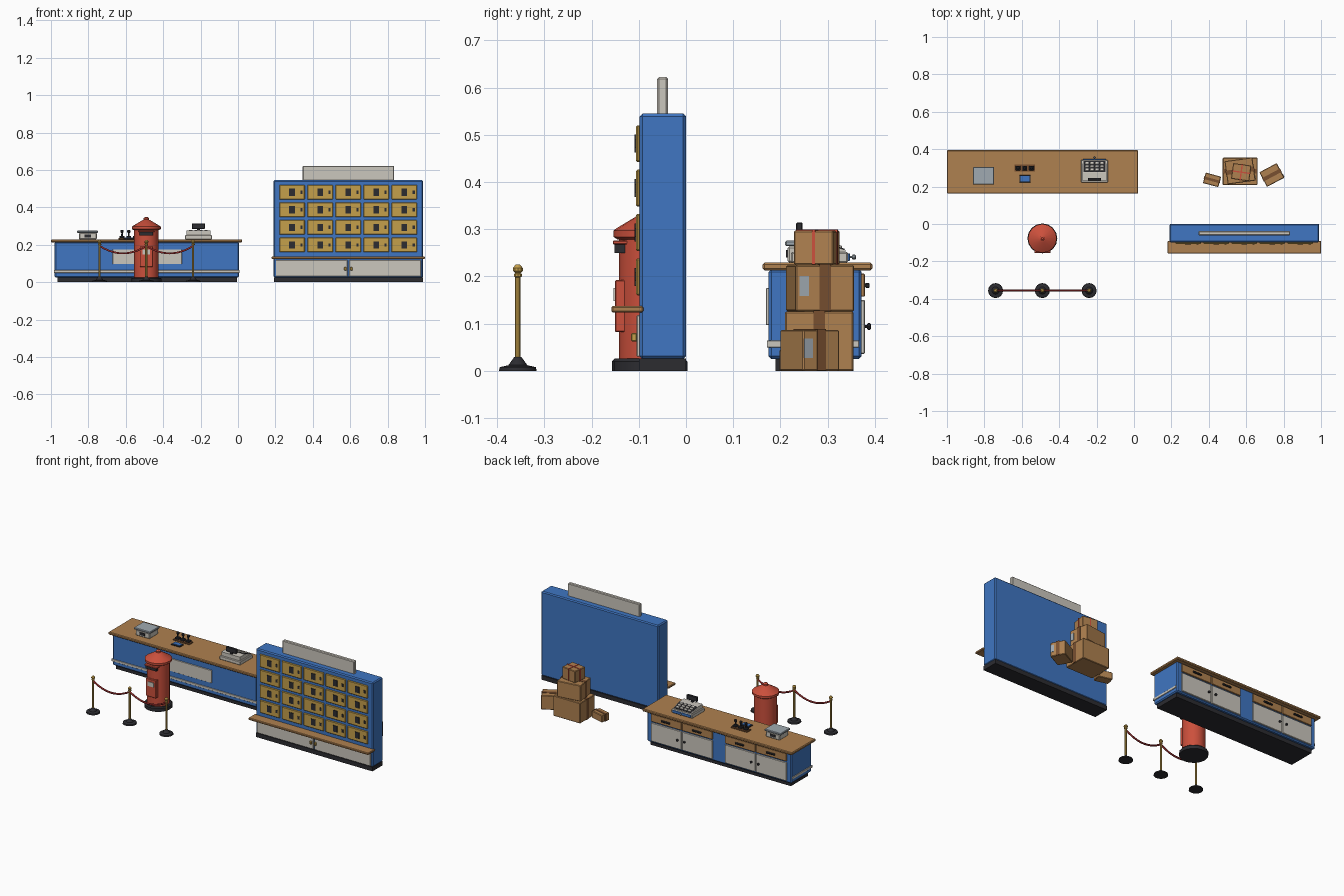
import bpy, bmesh, math
from mathutils import Matrix, Vector

if "Cube" in bpy.data.objects:
    bpy.data.objects.remove(bpy.data.objects["Cube"], do_unlink=True)


def material(name, rgb):
    m = bpy.data.materials.new(name)
    m.use_nodes = True
    m.diffuse_color = (*rgb, 1)
    m.node_tree.nodes["Principled BSDF"].inputs["Base Color"].default_value = (*rgb, 1)
    return m


BLUE = material("blue paint", (0.05, 0.18, 0.54))
WOOD = material("wood and cardboard", (0.43, 0.22, 0.08))
CREAM = material("cream panel", (0.60, 0.57, 0.51))
BRASS = material("brass", (0.56, 0.35, 0.07))
DARK = material("dark trim", (0.025, 0.025, 0.03))
RED = material("red paint", (0.60, 0.08, 0.045))
ROPE = material("rope red", (0.30, 0.025, 0.025))
TAPE = material("brown tape", (0.19, 0.08, 0.03))
STEEL = material("steel", (0.35, 0.40, 0.44))


def finish(name, bm, mat, smooth=False):
    bmesh.ops.recalc_face_normals(bm, faces=bm.faces)
    me = bpy.data.meshes.new(name)
    bm.to_mesh(me)
    bm.free()
    me.materials.append(mat)
    ob = bpy.data.objects.new(name, me)
    bpy.context.collection.objects.link(ob)
    if smooth:
        bpy.ops.object.select_all(action="DESELECT")
        ob.select_set(True)
        bpy.context.view_layer.objects.active = ob
        bpy.ops.object.shade_smooth_by_angle(angle=math.radians(32))
    return ob


def box(name, x, y, z, mat, bevel=0.0, frame=Matrix()):
    """Box given by its (low, high) range on each axis, inside a frame."""
    bm = bmesh.new()
    bmesh.ops.create_cube(bm, size=1)
    for v in bm.verts:
        v.co = Vector([(lo + hi) / 2 + c * (hi - lo) for c, (lo, hi) in zip(v.co, (x, y, z))])
    if bevel:
        bmesh.ops.bevel(bm, geom=bm.edges[:], offset=bevel, segments=1, affect="EDGES")
    bm.transform(frame)
    return finish(name, bm, mat)


def around(c, size):
    return (c - size / 2, c + size / 2)


def lathe(name, profile, mat, frame, sides=16):
    """Turned part from (radius, height) points."""
    bm = bmesh.new()
    rings = []
    for r, h in profile:
        rings.append([bm.verts.new((r * math.cos(a), r * math.sin(a), h))
                      for a in (math.tau * i / sides for i in range(sides))])
    for a, b in zip(rings, rings[1:]):
        for i in range(sides):
            j = (i + 1) % sides
            bm.faces.new((a[i], a[j], b[j], b[i]))
    bm.faces.new(rings[0])
    bm.faces.new(rings[-1])
    bm.transform(frame)
    return finish(name, bm, mat, True)


def at(x, y, z, turn=0):
    return Matrix.Translation((x, y, z)) @ Matrix.Rotation(math.radians(turn), 4, "Z")


def knob(name, x, y, z, out, mat, r=0.007):
    lathe(name, [(r * 0.5, 0), (r * 0.5, 0.006), (r, 0.008), (r, 0.013), (r * 0.6, 0.015)], mat,
          at(x, y, z) @ Matrix.Rotation(math.radians(-90 * out), 4, "X"), 8)


# Service counter
box("counter_plinth", (-0.965, -0.005), (0.19, 0.355), (0, 0.026), DARK)
box("counter_body", (-0.98, 0.005), (0.175, 0.372), (0.025, 0.215), BLUE, 0.006)
box("counter_top", (-1.0, 0.022), (0.162, 0.395), (0.213, 0.229), WOOD, 0.004)
box("counter_stripe", (-0.984, 0.009), (0.171, 0.366), (0.05, 0.064), CREAM, 0.001)
box("counter_sign", (-0.67, -0.30), (0.169, 0.177), (0.097, 0.175), CREAM, 0.001)
for pair in (-0.74, -0.235):
    for s in (-1, 1):
        cx = pair + s * 0.106
        box("counter_door", around(cx, 0.206), (0.37, 0.379), (0.036, 0.15), CREAM, 0.002)
        box("counter_drawer", around(cx, 0.206), (0.37, 0.379), (0.157, 0.206), WOOD, 0.002)
        box("drawer_handle", around(cx, 0.06), (0.379, 0.389), (0.176, 0.186), DARK, 0.002)
        knob("door_knob", pair + s * 0.024, 0.377, 0.094, 1, DARK)

# Parcel scale
box("scale_body", (-0.85, -0.755), (0.215, 0.30), (0.229, 0.264), CREAM, 0.004)
box("scale_platform", (-0.86, -0.748), (0.21, 0.305), (0.264, 0.276), STEEL, 0.003)
box("scale_display", around(-0.803, 0.035), (0.212, 0.217), (0.24, 0.256), DARK)
box("scale_rear_display", around(-0.803, 0.035), (0.298, 0.303), (0.24, 0.256), DARK)

# Ink pad and stamps
box("ink_pad_case", (-0.613, -0.553), (0.223, 0.261), (0.229, 0.235), DARK, 0.001)
box("ink_pad", (-0.608, -0.558), (0.228, 0.256), (0.235, 0.238), BLUE)
box("stamp_rack", (-0.64, -0.528), (0.28, 0.318), (0.229, 0.236), TAPE, 0.001)
for i in range(3):
    sx = -0.62 + i * 0.036
    box("stamp_block", around(sx, 0.026), around(0.299, 0.024), (0.236, 0.247), DARK, 0.002)
    lathe("stamp_handle", [(0.005, 0), (0.004, 0.016), (0.009, 0.022), (0.009, 0.03), (0.004, 0.034)],
          DARK, at(sx, 0.299, 0.246), 10)

# Cash register facing the clerk
box("register_base", (-0.283, -0.14), (0.222, 0.343), (0.229, 0.252), CREAM, 0.003)
bm = bmesh.new()
section = [(0.23, 0.25), (0.338, 0.25), (0.338, 0.256), (0.275, 0.275), (0.23, 0.275)]
cap = bm.faces.new([bm.verts.new((-0.275, y, z)) for y, z in section])
side = bmesh.ops.extrude_face_region(bm, geom=[cap])["geom"]
bmesh.ops.translate(bm, verts=[v for v in side if isinstance(v, bmesh.types.BMVert)], vec=(0.127, 0, 0))
finish("register_body", bm, CREAM)
box("register_drawer", around(-0.2115, 0.125), (0.34, 0.347), (0.233, 0.249), BLUE, 0.001)
knob("register_drawer_knob", -0.2115, 0.345, 0.241, 1, STEEL, 0.005)
deck = at(-0.2115, 0.3065, 0.2655) @ Matrix.Rotation(math.atan2(-0.019, 0.063), 4, "X")
box("key_panel", around(0, 0.118), around(0, 0.06), (-0.002, 0.002), DARK, 0, deck)
for col in range(4):
    for row in range(3):
        box("register_key", around((col - 1.5) * 0.027, 0.019), around((row - 1) * 0.018, 0.012),
            (0.001, 0.006), CREAM, 0.001, deck)
box("display_post", around(-0.2115, 0.014), around(0.24, 0.01), (0.27, 0.29), DARK)
box("display_head", around(-0.2115, 0.07), around(0.24, 0.014), (0.285, 0.314), DARK, 0.002)

# Locker wall
box("wall_plinth", (0.192, 0.988), (-0.1, 0), (0, 0.026), DARK)
box("wall_body", (0.19, 0.99), (-0.098, 0), (0.025, 0.545), BLUE, 0.006)
box("wall_ledge", (0.18, 1.0), (-0.158, -0.09), (0.124, 0.137), WOOD, 0.003)
box("wall_sign", (0.345, 0.835), (-0.061, -0.038), (0.54, 0.622), CREAM, 0.004)
for s in (-1, 1):
    box("wall_cabinet_door", around(0.59 + s * 0.196, 0.384), (-0.105, -0.096), (0.03, 0.118), CREAM, 0.002)
    box("wall_cabinet_handle", around(0.59 + s * 0.016, 0.012), (-0.116, -0.104), (0.062, 0.08), BRASS, 0.002)
for col in range(5):
    for row in range(4):
        cx, cz = 0.289 + col * 0.15, 0.199 + row * 0.094
        box("locker_door", around(cx, 0.136), (-0.106, -0.096), around(cz, 0.078), BRASS, 0.003)
        box("locker_marker", around(cx, 0.03), (-0.109, -0.105), around(cz, 0.038), DARK)
        box("locker_keyhole", around(cx + 0.05, 0.012), (-0.109, -0.105), around(cz, 0.018), DARK)

# Pillar post box
post = at(-0.49, -0.077, 0)
lathe("pillar_base", [(0.08, 0), (0.08, 0.02), (0.074, 0.026)], DARK, post)
lathe("pillar_body", [(0.065, 0.024), (0.065, 0.285)], RED, post)
lathe("pillar_cap", [(0.068, 0.278), (0.077, 0.284), (0.077, 0.297), (0.07, 0.302), (0.02, 0.332),
                     (0.014, 0.334), (0.014, 0.342), (0.006, 0.349)], RED, post)
box("pillar_door", around(0, 0.07), (-0.073, -0.05), (0.082, 0.192), RED, 0.002, post)
box("pillar_notice", around(0, 0.04), (-0.077, -0.072), (0.148, 0.175), CREAM, 0, post)
box("pillar_hood", around(0, 0.086), (-0.078, -0.04), (0.268, 0.276), RED, 0.002, post)
box("pillar_slot", around(0, 0.072), (-0.074, -0.04), (0.25, 0.268), DARK, 0, post)

# Queue posts and sagging ropes
posts = [-0.74, -0.49, -0.24]
for px in posts:
    spot = at(px, -0.356, 0)
    lathe("queue_base", [(0.04, 0), (0.038, 0.008), (0.02, 0.012), (0.008, 0.029)], DARK, spot)
    lathe("queue_pole", [(0.006, 0.025), (0.006, 0.198), (0.009, 0.2), (0.009, 0.205), (0.006, 0.207),
                         (0.011, 0.212), (0.011, 0.218), (0.005, 0.225)], BRASS, spot, 10)
for a, b in zip(posts, posts[1:]):
    curve = bpy.data.curves.new("queue_rope", "CURVE")
    curve.dimensions = "3D"
    curve.bevel_depth = 0.0055
    curve.bevel_resolution = 1
    curve.use_fill_caps = True
    line = curve.splines.new("POLY")
    line.points.add(12)
    for i, p in enumerate(line.points):
        t = i / 12
        p.co = (a + (b - a) * t, -0.356, 0.194 - 0.04 * 4 * t * (1 - t), 1)
    curve.materials.append(ROPE)
    bpy.context.collection.objects.link(bpy.data.objects.new("queue_rope", curve))


# Stacked parcels
def parcel(name, frame, w, d, h, band=0.024, cross=False, label=False):
    box(name, around(0, w), around(0, d), (0, h), WOOD, 0.003, frame)
    mat = ROPE if cross else TAPE
    if cross:
        mat, band = RED, 0.007
        box(name + "_string", around(0, band), around(0, d + 0.004), (0.001, h + 0.002), mat, 0, frame)
    box(name + "_band", around(0, w + 0.004), around(0, band), (0.001, h + 0.002), mat, 0, frame)
    if label:
        box(name + "_label", around(w / 2, 0.005), around(-d * 0.36, 0.02), around(h * 0.55, 0.042),
            STEEL, 0, frame)


parcel("large_parcel", at(0.567, 0.282, 0), 0.185, 0.145, 0.126)
parcel("middle_parcel", at(0.567, 0.284, 0.126, 8), 0.15, 0.125, 0.098, label=True)
parcel("tied_parcel", at(0.573, 0.277, 0.224, -8), 0.098, 0.085, 0.073, cross=True)
parcel("side_parcel", at(0.737, 0.262, 0, 28), 0.105, 0.088, 0.087, band=0.02, label=True)
parcel("small_parcel", at(0.417, 0.236, 0, -15), 0.085, 0.058, 0.045, band=0.014)
